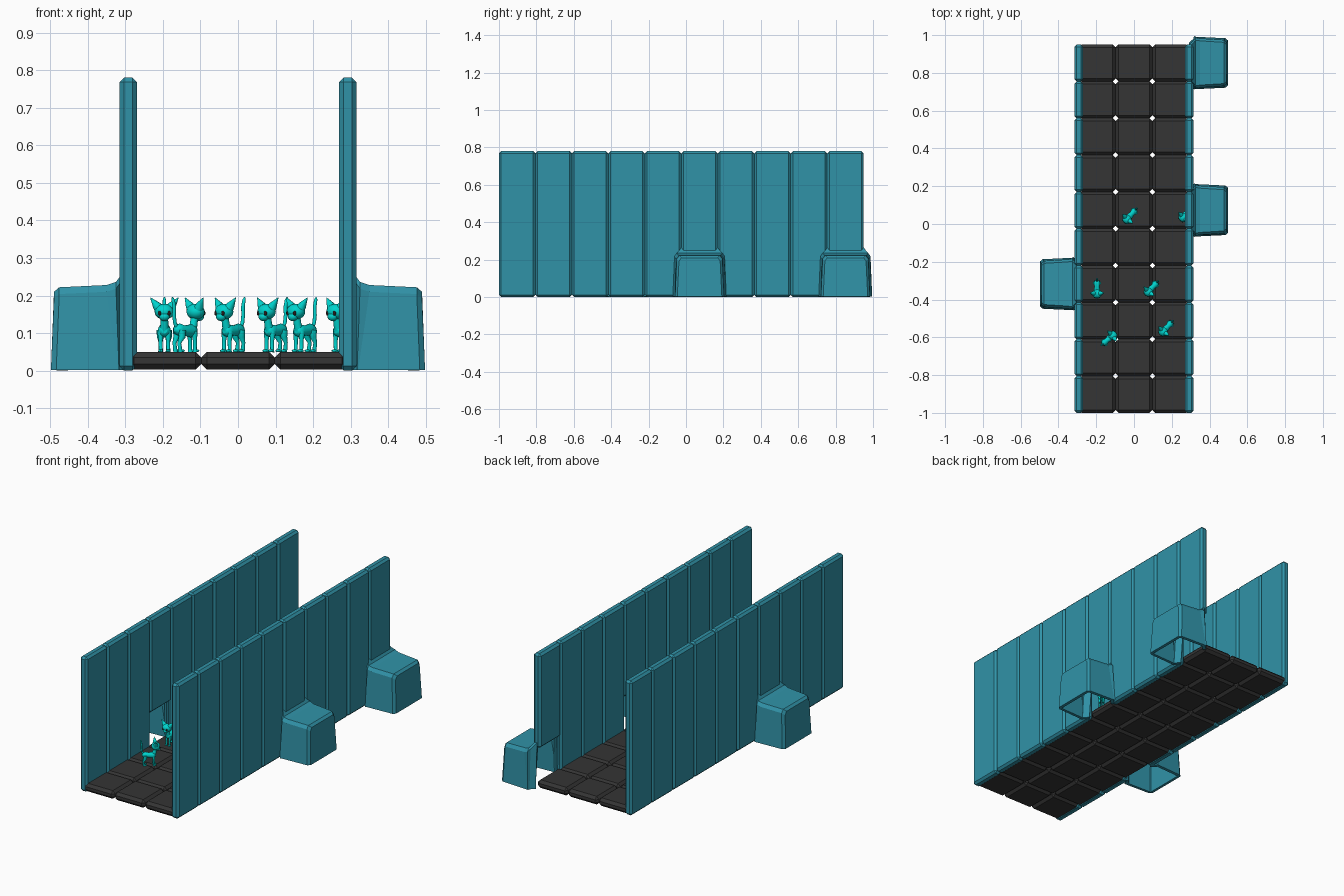
import bpy, bmesh, math
from mathutils import Vector, Matrix

if "Cube" in bpy.data.objects:
    bpy.data.objects.remove(bpy.data.objects["Cube"])

P = 0.195          # grid pitch
WALL_X = 0.2925    # wall centre line


def material(name, rgb):
    m = bpy.data.materials.new(name)
    m.diffuse_color = (*rgb, 1)
    m.use_nodes = True
    m.node_tree.nodes["Principled BSDF"].inputs["Base Color"].default_value = m.diffuse_color
    return m


TEAL = material("wall_teal", (0.03, 0.29, 0.39))
CHARCOAL = material("floor_charcoal", (0.035, 0.035, 0.035))
CYAN = material("cat_cyan", (0.0, 0.66, 0.62))
DARK = material("eye_dark", (0.02, 0.01, 0.01))


def to_mesh(bm, name, *mats):
    me = bpy.data.meshes.new(name)
    bm.to_mesh(me)
    bm.free()
    for m in mats:
        me.materials.append(m)
    return me


def place(name, me, loc=(0, 0, 0), rot=0):
    ob = bpy.data.objects.new(name, me)
    ob.location = loc
    ob.rotation_euler.z = rot
    bpy.context.collection.objects.link(ob)
    return ob


def bevelled_box(name, size, z0, bevel, mat):
    bm = bmesh.new()
    bmesh.ops.create_cube(bm, size=1)
    bmesh.ops.scale(bm, vec=size, verts=bm.verts)
    bmesh.ops.translate(bm, vec=(0, 0, z0 + size[2] / 2), verts=bm.verts)
    bmesh.ops.bevel(bm, geom=bm.edges[:], offset=bevel, segments=1, affect='EDGES')
    return to_mesh(bm, name, mat)


def row_y(i):
    return -1 + P * (i + 0.5)


# Floor tiles and wall panels
tile = bevelled_box("floor_tile", (P, P, 0.047), 0.003, 0.015, CHARCOAL)
panel = bevelled_box("wall_panel", (0.046, P, 0.78), 0, 0.012, TEAL)
upper_panel = bevelled_box("upper_wall_panel", (0.046, P, 0.545), 0.235, 0.012, TEAL)
NICHES = {(-1, 3), (1, 5), (1, 9)}


# Niche: arched hollow box flaring out of the wall, open inside and below
def niche(side, row):
    bm = bmesh.new()
    # x, half width, height, extra x at the bottom
    sections = [(0.290, 0.097, 0.285, 0), (0.315, 0.120, 0.250, 0),
                (0.325, 0.134, 0.236, -0.008), (0.350, 0.130, 0.228, -0.03),
                (0.476, 0.122, 0.222, 0.008), (0.490, 0.110, 0.210, 0.008)]
    rings = []
    for x, w, h, lean in sections:
        half = [(w + 0.009, 0.002, lean), (w, h - 0.018, 0), (w - 0.013, h, 0)]
        pts = half + [(-y, z, l) for y, z, l in reversed(half)]
        rings.append([bm.verts.new((side * (x + l), y, z)) for y, z, l in pts])
    for a, b in zip(rings, rings[1:]):
        for k in range(5):
            bm.faces.new((a[k], a[k + 1], b[k + 1], b[k]))
    cap = bm.faces.new(rings[-1])
    bmesh.ops.recalc_face_normals(bm, faces=bm.faces)
    cap.normal_update()
    if cap.normal.x * side < 0:
        bmesh.ops.reverse_faces(bm, faces=bm.faces[:])
    ob = place("wall_niche", to_mesh(bm, "wall_niche", TEAL), (0, row_y(row), 0))
    mod = ob.modifiers.new("shell", 'SOLIDIFY')
    mod.thickness = 0.018
    mod.offset = -1


for i in range(10):
    for c in (-1, 0, 1):
        place("floor_tile", tile, (c * P, row_y(i), 0))
    for s in (-1, 1):
        if (s, i) in NICHES:
            place("upper_wall_panel", upper_panel, (s * WALL_X, row_y(i), 0))
            niche(s, i)
        else:
            place("wall_panel", panel, (s * WALL_X, row_y(i), 0))


# Cat parts
def tube(bm, pts, radii, n=12):
    pts = [Vector(p) for p in pts]
    rings = []
    for k, (p, r) in enumerate(zip(pts, radii)):
        d = (pts[min(k + 1, len(pts) - 1)] - pts[max(k - 1, 0)]).normalized()
        u = d.cross(Vector((1, 0, 0)))
        if u.length < 0.3:
            u = d.cross(Vector((0, 1, 0)))
        u.normalize()
        v = d.cross(u)
        rings.append([bm.verts.new(p + r * (math.cos(t) * u + math.sin(t) * v))
                      for t in (2 * math.pi * j / n for j in range(n))])
    for a, b in zip(rings, rings[1:]):
        for j in range(n):
            bm.faces.new((a[j], a[(j + 1) % n], b[(j + 1) % n], b[j]))
    bm.faces.new(rings[0][::-1])
    bm.faces.new(rings[-1])


def ball(bm, centre, size, mat=0):
    M = Matrix.Translation(centre) @ Matrix.Diagonal((*size, 1))
    res = bmesh.ops.create_uvsphere(bm, u_segments=20, v_segments=12, radius=1, matrix=M)
    for f in {f for v in res["verts"] for f in v.link_faces}:
        f.material_index = mat


def build_cat():
    bm = bmesh.new()
    # body, neck and tail
    tube(bm, [(0, -0.034, 0.106), (0, -0.030, 0.106), (0, -0.018, 0.106), (0, 0.004, 0.107),
              (0, 0.022, 0.109), (0, 0.034, 0.109), (0, 0.039, 0.109)],
         [0.007, 0.014, 0.0175, 0.0135, 0.0165, 0.012, 0.004], 16)
    tube(bm, [(0, -0.020, 0.105), (0, -0.028, 0.122), (0, -0.032, 0.145)], [0.014, 0.0105, 0.010])
    tube(bm, [(0, 0.030, 0.112), (0, 0.038, 0.128), (0, 0.041, 0.148), (0, 0.040, 0.170),
              (0, 0.044, 0.188), (0, 0.047, 0.195)],
         [0.005, 0.005, 0.005, 0.005, 0.0045, 0.002])
    # head and muzzle
    ball(bm, (0, -0.035, 0.157), (0.026, 0.023, 0.021))
    ball(bm, (0, -0.047, 0.144), (0.014, 0.013, 0.012))
    for s in (-1, 1):
        # ears, eyes and legs
        tube(bm, [(s * 0.012, -0.033, 0.162), (s * 0.021, -0.032, 0.174), (s * 0.037, -0.030, 0.194)],
             [0.014, 0.011, 0.001])
        ball(bm, (s * 0.0125, -0.0535, 0.153), (0.0045, 0.004, 0.0065), 1)
        tube(bm, [(s * 0.010, -0.022, 0.105), (s * 0.010, -0.024, 0.080), (s * 0.010, -0.024, 0.056),
                  (s * 0.010, -0.025, 0.050)], [0.009, 0.0055, 0.005, 0.007])
        tube(bm, [(s * 0.010, 0.022, 0.108), (s * 0.011, 0.022, 0.090), (s * 0.010, 0.031, 0.074),
                  (s * 0.010, 0.027, 0.050)], [0.011, 0.009, 0.005, 0.006])
        for y in (-0.029, 0.022):
            ball(bm, (s * 0.010, y, 0.053), (0.006, 0.009, 0.004))
    for f in bm.faces:
        f.smooth = len(f.verts) <= 4
    return to_mesh(bm, "cat", CYAN, DARK)


# Cats: head position and heading in degrees
cat = build_cat()
for x, y, deg in [(-0.196, -0.37, 0), (-0.113, -0.59, 131), (-0.037, 0.025, -42),
                  (0.260, 0.035, -42), (0.076, -0.36, -42), (0.154, -0.57, -42)]:
    a = math.radians(deg)
    place("cat", cat, (x - 0.035 * math.sin(a), y + 0.035 * math.cos(a), 0), a)
